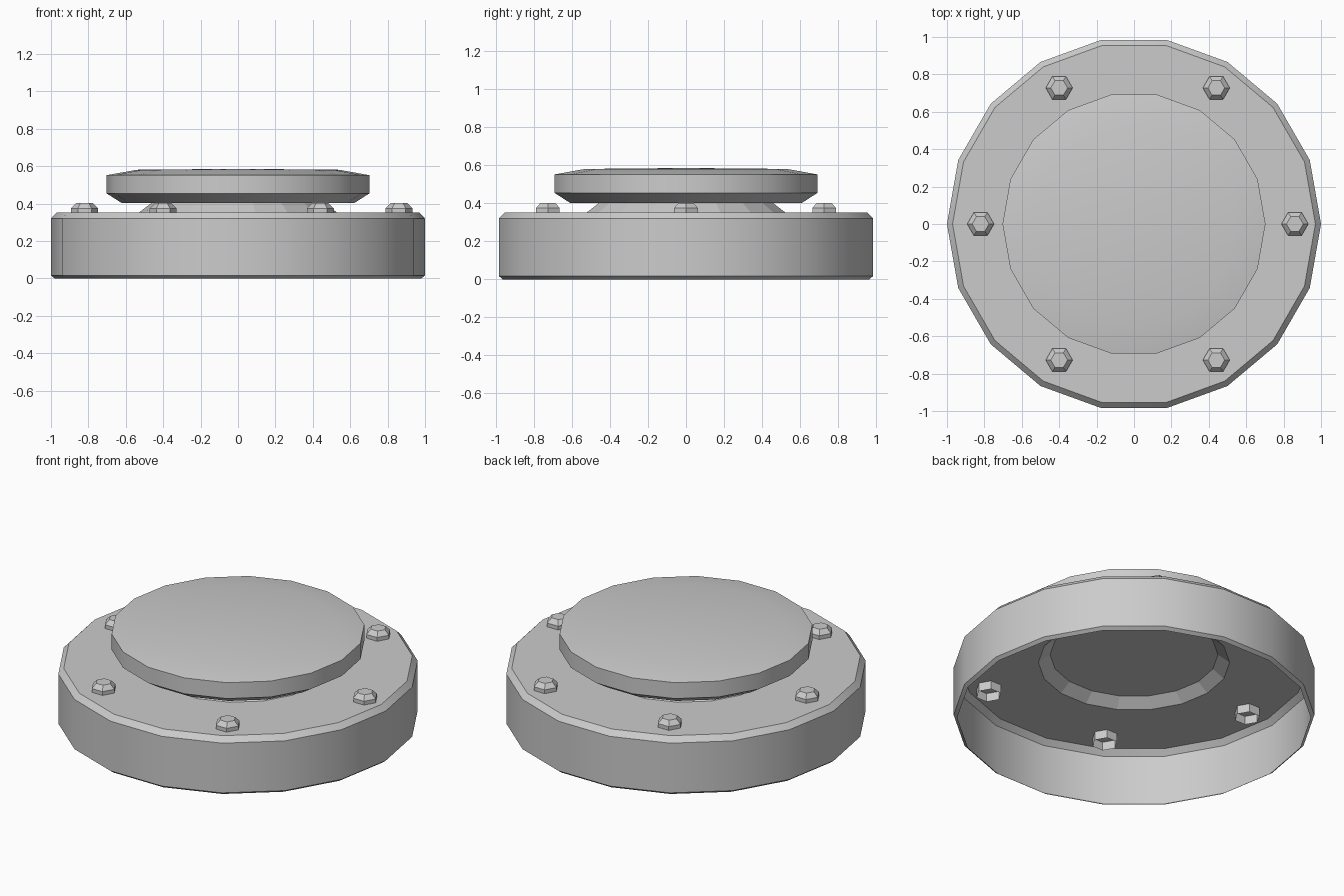
import bpy, bmesh, math

default = bpy.data.objects.get("Cube")
if default:
    bpy.data.objects.remove(default, do_unlink=True)

grey = bpy.data.materials.new("plain grey")
grey.use_nodes = True
COLOUR = (0.6, 0.6, 0.6, 1)
grey.diffuse_color = COLOUR
grey.node_tree.nodes["Principled BSDF"].inputs["Base Color"].default_value = COLOUR


def lathe(name, profile, sides, location=(0, 0, 0), smooth=True):
    """Turn a (radius, height) profile, bottom to top, into a thin shell."""
    bm = bmesh.new()
    rings = []
    for r, z in profile:
        if r == 0:
            rings.append([bm.verts.new((0, 0, z))] * sides)
        else:
            angles = [math.tau * i / sides for i in range(sides)]
            rings.append([bm.verts.new((r * math.cos(a), r * math.sin(a), z)) for a in angles])
    for low, high in zip(rings, rings[1:]):
        for i in range(sides):
            j = (i + 1) % sides
            corners = [low[i], low[j], high[j], high[i]]
            bm.faces.new(list(dict.fromkeys(corners)))
    mesh = bpy.data.meshes.new(name)
    bm.to_mesh(mesh)
    bm.free()
    mesh.materials.append(grey)
    obj = bpy.data.objects.new(name, mesh)
    obj.location = location
    bpy.context.collection.objects.link(obj)
    if smooth:
        bpy.ops.object.select_all(action="DESELECT")
        obj.select_set(True)
        bpy.context.view_layer.objects.active = obj
        bpy.ops.object.shade_smooth_by_angle(angle=math.radians(30))
    return obj


# Hollow base, open underneath, with a hole in its top for the neck
lathe("base_flange", [(0.98, 0), (1, 0.016), (1, 0.32), (0.97, 0.352), (0.53, 0.352)], 18)

# Sloping neck between base and cap
lathe("neck", [(0.53, 0.352), (0.465, 0.402)], 18, smooth=False)

# Wide cap with a chamfered underside and a shallow crown
lathe("cap", [(0, 0.402), (0.62, 0.402), (0.703, 0.455), (0.703, 0.552),
              (0.54, 0.581), (0, 0.586)], 18)

# Ring of six hexagonal bolts, open at the bottom
for k in range(6):
    a = math.tau * k / 6
    lathe(f"bolt_{k + 1}", [(0.072, 0.3), (0.072, 0.375), (0.045, 0.402), (0, 0.402)], 6,
          (0.02 + 0.84 * math.cos(a), 0.84 * math.sin(a), 0), smooth=False)
